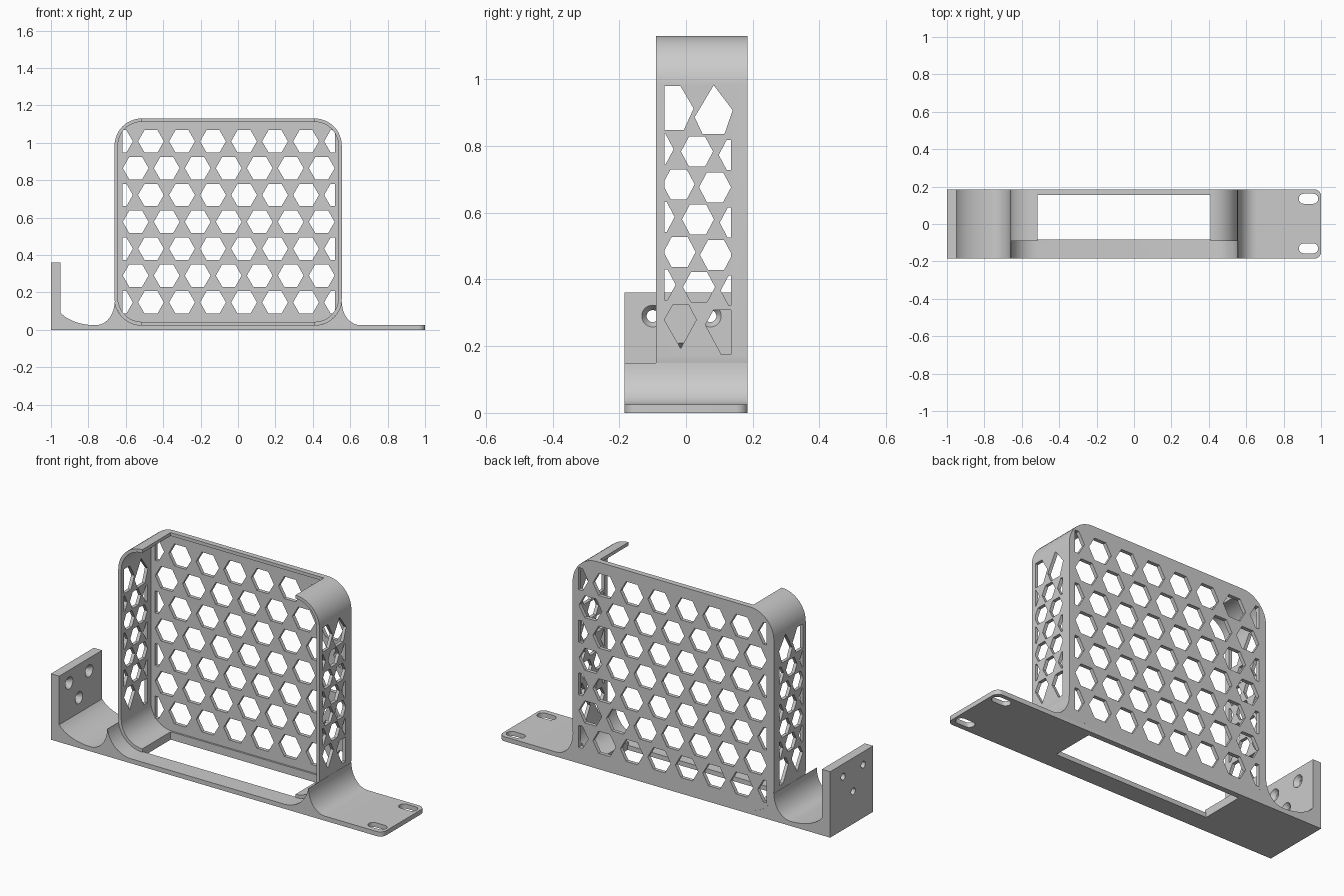
import bpy, bmesh, math
from mathutils import Matrix, Vector

if "Cube" in bpy.data.objects:
    bpy.data.objects.remove(bpy.data.objects["Cube"])

X0, X1, Z0, Z1, R, WALL = -0.66, 0.555, 0.025, 1.13, 0.145, 0.018
PLANES = {'XY': lambda u, v, w: (u, v, w),
          'XZ': lambda u, v, w: (u, w, v),
          'YZ': lambda u, v, w: (w, u, v)}


def arc(cx, cy, rx, ry, a0, a1, n=12):
    angles = [math.radians(a0 + (a1 - a0) * i / n) for i in range(n + 1)]
    return [(cx + rx * math.cos(a), cy + ry * math.sin(a)) for a in angles]


def rounded_rect(x0, x1, z0, z1, r):
    return (arc(x0 + r, z0 + r, r, r, 180, 270) + arc(x1 - r, z0 + r, r, r, 270, 360)
            + arc(x1 - r, z1 - r, r, r, 0, 90) + arc(x0 + r, z1 - r, r, r, 90, 180))


def rect(x0, x1, y0, y1):
    return [(x0, y0), (x1, y0), (x1, y1), (x0, y1)]


def clip(poly, lo, hi):
    """Cut a convex polygon to lo <= u <= hi."""
    for s, lim in ((1, lo), (-1, -hi)):
        out = []
        for i, b in enumerate(poly):
            a = poly[i - 1]
            da, db = s * a[0] - lim, s * b[0] - lim
            if (da > 0) != (db > 0):
                t = da / (da - db)
                out.append((a[0] + t * (b[0] - a[0]), a[1] + t * (b[1] - a[1])))
            if db > 0:
                out.append(b)
        poly = out
    return poly


def hexagon(u, v, rx, ry):
    return [(u + rx, v), (u + rx / 2, v + ry), (u - rx / 2, v + ry),
            (u - rx, v), (u - rx / 2, v - ry), (u + rx / 2, v - ry)]


def finish(name, bm):
    bmesh.ops.recalc_face_normals(bm, faces=bm.faces)
    mesh = bpy.data.meshes.new(name)
    bm.to_mesh(mesh)
    bm.free()
    ob = bpy.data.objects.new(name, mesh)
    bpy.context.collection.objects.link(ob)
    return ob


def prism(name, loops, plane, lo, hi, round_ear=False):
    bm = bmesh.new()
    put = PLANES[plane]
    for loop in loops:
        a = [bm.verts.new(put(u, v, lo)) for u, v in loop]
        b = [bm.verts.new(put(u, v, hi)) for u, v in loop]
        bm.faces.new(a)
        bm.faces.new(b[::-1])
        for i in range(len(a)):
            bm.faces.new((a[i - 1], a[i], b[i], b[i - 1]))
    if round_ear:
        edges = [e for e in bm.edges if all(v.co.x > 0.999 for v in e.verts)
                 and abs(e.verts[0].co.y - e.verts[1].co.y) < 1e-4]
        bmesh.ops.bevel(bm, geom=edges, offset=0.035, segments=6, profile=0.5, affect='EDGES')
    return finish(name, bm)


def cones(name, spots, x0, x1, r0, r1):
    bm = bmesh.new()
    for y, z in spots:
        m = Matrix.Translation(Vector(((x0 + x1) / 2, y, z))) @ Matrix.Rotation(math.pi / 2, 4, 'Y')
        bmesh.ops.create_cone(bm, cap_ends=True, segments=32, radius1=r0, radius2=r1,
                              depth=x1 - x0, matrix=m)
    return finish(name, bm)


def cut(ob, cutter):
    cutter.hide_render = True
    mod = ob.modifiers.new("cut", 'BOOLEAN')
    mod.operation, mod.solver, mod.object = 'DIFFERENCE', 'EXACT', cutter
    bpy.context.view_layer.objects.active = ob
    bpy.ops.object.modifier_apply(modifier=mod.name)
    bpy.data.objects.remove(cutter)


# Base: plate, upright mounting wall and fillets in one profile
profile = [(-1, 0), (1, 0), (1, Z0)]
profile += arc(0.655, 0.15, 0.1, 0.125, 270, 180)
profile += arc(X1 - R, Z0 + R, R, R, -8, -90)
profile += arc(X0 + R, Z0 + R, R, R, -90, -172)
profile += arc(-0.76, 0.15, 0.1, 0.125, 0, -90)[:-1]
profile += arc(-0.76, 0.145, 0.21, 0.12, -90, -155)
profile += [(-0.95, 0.36), (-1, 0.36)]
base = prism("mounting_base", [profile], 'XZ', -0.185, 0.185, round_ear=True)

# Base openings: floor window, ear slots, countersunk screw holes
window = rect(X0 + R, X1 - R, -0.083, 0.155)
slots = [arc(0.958, y, 0.027, 0.027, -90, 90) + arc(0.908, y, 0.027, 0.027, 90, 270)
         for y in (-0.13, 0.135)]
cut(base, prism("floor_cutter", [window] + slots, 'XY', -0.1, 0.1))
screws = [(-0.1, 0.29), (0.073, 0.29), (-0.014, 0.177)]
cut(base, cones("screw_cutter", screws, -1.05, -0.9, 0.018, 0.018))
cut(base, cones("countersink_cutter", screws, -0.975, -0.945, 0.016, 0.036))

# Case: open-front rounded shell with a back panel
case = prism("case_shell", [rounded_rect(X0, X1, Z0, Z1, R)], 'XZ', -0.09, 0.185)
cut(case, prism("cavity_cutter", [rounded_rect(X0 + WALL, X1 - WALL, Z0 + WALL, Z1 - WALL, R - WALL)],
                'XZ', -0.2, 0.165))
cut(case, prism("window_cutter", [rect(X0 + R, X1 - R, -0.2, 0.155)], 'XY', 0, 1.2))

# Back panel honeycomb
cells = []
for row in range(7):
    start = -0.631 if row % 2 == 0 else -0.547
    for k in range(8):
        c = clip(hexagon(start + 0.1658 * k, 1.008 - 0.1435 * row, 0.069, 0.06), -0.617, 0.519)
        if len(c) > 2:
            cells.append(c)
cut(case, prism("back_cutter", cells, 'XZ', 0.16, 0.3))

# Side wall honeycomb, with larger odd cells at top and bottom
cells = [[(-0.065, 0.98), (-0.017, 0.98), (0.023, 0.912), (-0.007, 0.847), (-0.065, 0.847)],
         [(0.083, 0.982), (0.026, 0.886), (0.05, 0.835), (0.115, 0.835), (0.14, 0.907)],
         [(-0.065, 0.279), (-0.04, 0.323), (0.008, 0.323), (0.031, 0.279), (-0.016, 0.193)],
         [(0.058, 0.264), (0.083, 0.309), (0.135, 0.309), (0.135, 0.175), (0.106, 0.175)]]
columns = [(-0.085, 0.79, 3), (-0.022, 0.685, 2), (0.033, 0.783, 3), (0.087, 0.676, 2), (0.146, 0.773, 3)]
for y, z, count in columns:
    for k in range(count):
        cells.append(clip(hexagon(y + 0.003 * k, z - 0.203 * k, 0.048, 0.045), -0.065, 0.135))
cut(case, prism("side_cutter", cells, 'YZ', -0.8, 0.8))

for ob in (base, case):
    bpy.ops.object.select_all(action='DESELECT')
    ob.select_set(True)
    bpy.context.view_layer.objects.active = ob
    bpy.ops.object.shade_smooth_by_angle(angle=math.radians(30))
